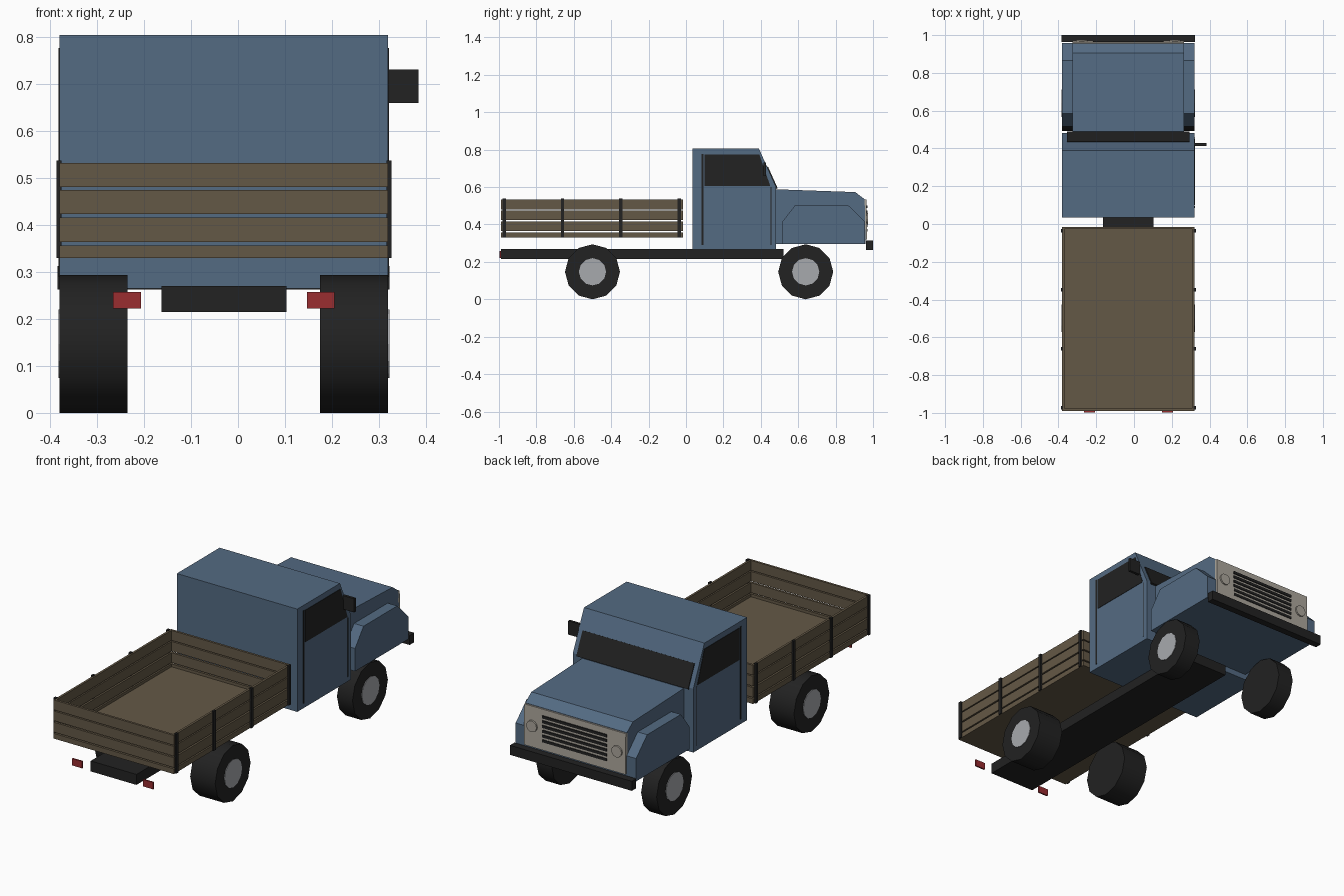
import bpy, bmesh, math
from mathutils import Matrix, Vector

old = bpy.data.objects.get("Cube")
if old:
    bpy.data.objects.remove(old, do_unlink=True)

CX = -0.03      # centre line of the truck
HALF = 0.35     # half width of the body


def material(name, r, g, b):
    m = bpy.data.materials.new(name)
    m.use_nodes = True
    m.diffuse_color = (r, g, b, 1)
    m.node_tree.nodes["Principled BSDF"].inputs["Base Color"].default_value = (r, g, b, 1)
    return m


BLUE = material("body blue", 0.088, 0.145, 0.225)
BLACK = material("black", 0.016, 0.016, 0.016)
WOOD = material("wood brown", 0.127, 0.098, 0.061)
RED = material("lamp red", 0.32, 0.026, 0.03)
HUB = material("hub grey", 0.39, 0.4, 0.42)
CREAM = material("grille cream", 0.41, 0.38, 0.33)


def finish(name, bm, mat):
    bmesh.ops.recalc_face_normals(bm, faces=bm.faces)
    me = bpy.data.meshes.new(name)
    bm.to_mesh(me)
    bm.free()
    me.materials.append(mat)
    ob = bpy.data.objects.new(name, me)
    bpy.context.scene.collection.objects.link(ob)
    return ob


def box(name, x, y, z, mat):
    """Box from (min, max) ranges; x is measured from the centre line."""
    bm = bmesh.new()
    size = [r[1] - r[0] for r in (x, y, z)]
    mid = [sum(r) / 2 for r in (x, y, z)]
    mid[0] += CX
    bmesh.ops.create_cube(bm, size=1, matrix=Matrix.Translation(mid) @ Matrix.Diagonal((*size, 1)))
    return finish(name, bm, mat)


def prism(name, profile, x, mat):
    """Side profile of (y, z) points extruded across x."""
    bm = bmesh.new()
    face = bm.faces.new([bm.verts.new((CX + x[0], *p)) for p in profile])
    new = bmesh.ops.extrude_face_region(bm, geom=[face])["geom"]
    moved = [v for v in new if isinstance(v, bmesh.types.BMVert)]
    bmesh.ops.translate(bm, verts=moved, vec=Vector((x[1] - x[0], 0, 0)))
    return finish(name, bm, mat)


def disc(name, centre, radius, depth, axis, sides, mat):
    bm = bmesh.new()
    rot = Matrix.Rotation(math.pi / 2, 4, axis)
    bmesh.ops.create_cone(bm, cap_ends=True, segments=sides, radius1=radius, radius2=radius,
                          depth=depth, matrix=Matrix.Translation((CX + centre[0], *centre[1:])) @ rot)
    return finish(name, bm, mat)


def span(side, a, b):
    """Range a..b mirrored to the given side of the centre line."""
    return tuple(sorted((side * a, side * b)))


SIDES = (("left", 1), ("right", -1))

# Frame
box("chassis_frame", (-0.133, 0.133), (-0.99, 0.52), (0.215, 0.27), BLACK)

# Cab, hood and windscreen
prism("cab", [(0.035, 0.265), (0.035, 0.805), (0.39, 0.805), (0.482, 0.6), (0.482, 0.265)],
      (-HALF, HALF), BLUE)
prism("hood", [(0.48, 0.295), (0.48, 0.588), (0.905, 0.573), (0.955, 0.535), (0.96, 0.295)],
      (-0.295, 0.295), BLUE)
prism("windscreen", [(0.43, 0.706), (0.438, 0.71), (0.49, 0.594), (0.482, 0.59)],
      (-0.325, 0.325), BLACK)

for label, s in SIDES:
    # Fender, door window and door seams
    prism(label + "_fender", [(0.515, 0.295), (0.515, 0.415), (0.585, 0.505), (0.865, 0.505),
                              (0.957, 0.415), (0.957, 0.295)], span(s, 0.29, HALF), BLUE)
    prism(label + "_window", [(0.1, 0.607), (0.1, 0.775), (0.392, 0.775), (0.45, 0.607)],
          span(s, 0.345, 0.352), BLACK)
    for part, y, top in (("rear", 0.089, 0.778), ("front", 0.455, 0.6)):
        half = 0.005 if part == "rear" else 0.002
        box(f"{label}_door_seam_{part}", span(s, 0.345, 0.352), (y - half, y + half), (0.29, top), BLACK)

    # Wheels: broad at the rear, narrow at the front
    for part, y, width in (("rear", -0.5, 0.145), ("front", 0.64, 0.09)):
        tyre = disc(f"{label}_{part}_tyre", (s * (HALF - width / 2), y, 0.147), 0.147, width,
                    "Y", 12, BLACK)
        bpy.ops.object.select_all(action="DESELECT")
        tyre.select_set(True)
        bpy.context.view_layer.objects.active = tyre
        bpy.ops.object.shade_smooth_by_angle(angle=math.radians(35))
        disc(f"{label}_{part}_hub", (s * (HALF - 0.003), y, 0.147), 0.073, 0.012, "Y", 12, HUB)

    # Lamps
    disc(label + "_headlight", (s * 0.247, 0.968, 0.43), 0.03, 0.012, "X", 12, CREAM)
    box(label + "_tail_light", span(s, 0.177, 0.236), (-0.998, -0.99), (0.222, 0.258), RED)

# Grille with dark slots, bumper and side mirror
prism("grille", [(0.95, 0.32), (0.95, 0.533), (0.964, 0.533), (0.968, 0.32)], (-0.295, 0.295), CREAM)
for i in range(6):
    z = 0.362 + i * 0.025
    box(f"grille_slot_{i + 1}", (-0.187, 0.187), (0.96, 0.97), (z, z + 0.014), BLACK)
box("front_bumper", (-0.355, 0.353), (0.963, 1.0), (0.263, 0.313), BLACK)
box("left_mirror", (HALF, 0.415), (0.414, 0.428), (0.66, 0.732), BLACK)

# Cargo bed: floor, four rows of planks and outside posts
REAR, FRONT = -0.99, -0.015
box("bed_floor", (-HALF, HALF), (REAR, FRONT), (0.33, 0.342), WOOD)
for i, z in enumerate(((0.33, 0.357), (0.364, 0.416), (0.424, 0.475), (0.481, 0.533))):
    for label, s in SIDES:
        box(f"{label}_plank_{i + 1}", span(s, 0.338, HALF), (REAR, FRONT), z, WOOD)
    box(f"tailgate_plank_{i + 1}", (-HALF, HALF), (REAR, REAR + 0.012), z, WOOD)
    box(f"headboard_plank_{i + 1}", (-HALF, HALF), (FRONT - 0.012, FRONT), z, WOOD)
for label, s in SIDES:
    for i in range(4):
        y = -0.972 + i * 0.312
        box(f"{label}_post_{i + 1}", span(s, 0.346, 0.357), (y - 0.009, y + 0.009), (0.33, 0.538), BLACK)
